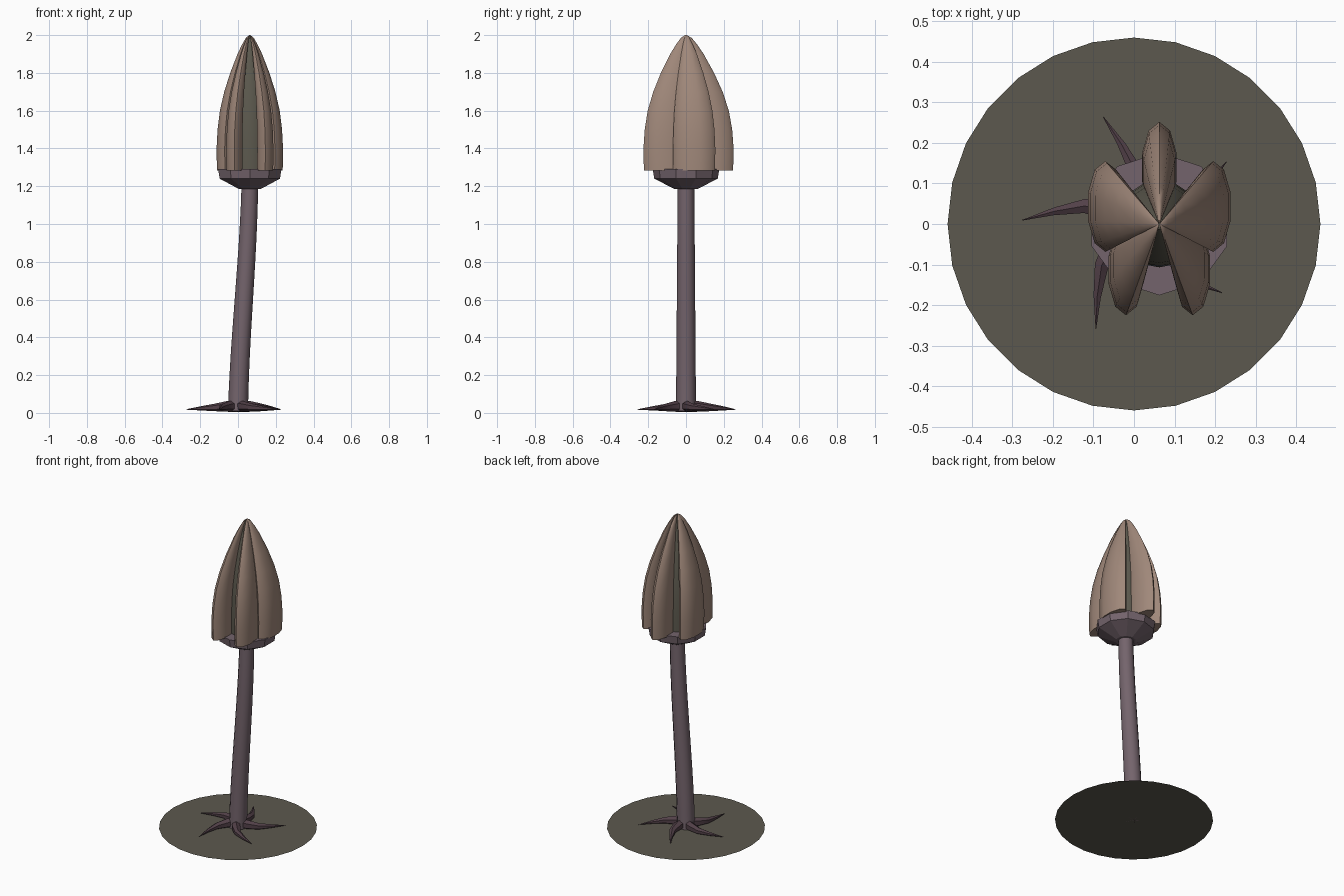
import bpy
import math
from mathutils import Vector

cube = bpy.data.objects.get("Cube")
if cube:
    bpy.data.objects.remove(cube, do_unlink=True)


def material(name, *srgb):
    """Flat material from 0-255 sRGB values."""
    colour = [((c / 255 + 0.055) / 1.055) ** 2.4 for c in srgb] + [1]
    mat = bpy.data.materials.new(name)
    mat.use_nodes = True
    mat.diffuse_color = colour
    mat.node_tree.nodes["Principled BSDF"].inputs["Base Color"].default_value = colour
    return mat


PETAL = material("dusty tan", 160, 136, 122)
STEM = material("dull mauve", 116, 100, 108)
ROOT = material("dark plum", 82, 64, 72)
MOSS = material("dark olive grey", 92, 89, 78)


def ring(centre, rx, ry, sides, u=Vector((1, 0, 0)), v=Vector((0, 1, 0))):
    """Elliptical cross-section with its first corner along v."""
    steps = [math.tau * i / sides for i in range(sides)]
    return [Vector(centre) + v * ry * math.cos(a) - u * rx * math.sin(a) for a in steps]


def loft(name, rings, mat, smooth_angle=None):
    """Skin a stack of rings and cap both ends."""
    n = len(rings[0])
    verts = [p for r in rings for p in r]
    faces = [list(range(n))[::-1], list(range(len(verts) - n, len(verts)))]
    for k in range(len(rings) - 1):
        for i in range(n):
            a, b = k * n + i, k * n + (i + 1) % n
            faces.append([a, b, b + n, a + n])
    mesh = bpy.data.meshes.new(name)
    mesh.from_pydata(verts, [], faces)
    mesh.materials.append(mat)
    obj = bpy.data.objects.new(name, mesh)
    bpy.context.collection.objects.link(obj)
    if smooth_angle:
        bpy.ops.object.select_all(action='DESELECT')
        obj.select_set(True)
        bpy.context.view_layer.objects.active = obj
        bpy.ops.object.shade_smooth_by_angle(angle=math.radians(smooth_angle))
    return obj


# Flat ground disc
disc_mesh = bpy.data.meshes.new("ground_disc")
disc_mesh.from_pydata(ring((0, 0, 0.006), 0.46, 0.46, 28), [], [list(range(28))])
disc_mesh.materials.append(MOSS)
bpy.context.collection.objects.link(bpy.data.objects.new("ground_disc", disc_mesh))

# Gently leaning stem
HEAD_X = 0.0625
stem_rings = []
for i in range(13):
    t = i / 12
    lean = HEAD_X * (0.6 * t * t * (3 - 2 * t) + 0.4 * t)
    radius = 0.053 - 0.009 * t
    stem_rings.append(ring((lean, 0, 0.01 + 1.19 * t), radius, radius, 12))
loft("stem", stem_rings, STEM, 60)

# Five curling roots, tapered to a point
ROOT_PATH = [(0.0, -30, 0.035, 0.03), (0.06, -28, 0.035, 0.029), (0.13, -18, 0.029, 0.02),
             (0.2, -7, 0.024, 0.011), (0.275, 0, 0.018, 0.001)]
for k in range(5):
    tip_angle = math.radians(34 + 72 * k)
    side = Vector((-math.sin(tip_angle), math.cos(tip_angle), 0))
    sections = []
    for r, turn, z, size in ROOT_PATH:
        a = tip_angle + math.radians(turn)
        centre = (r * math.cos(a), r * math.sin(a), z)
        sections.append(ring(centre, size, size, 6, side, Vector((0, 0, 1))))
    loft(f"root_{k + 1}", sections, ROOT, 35)

# Faceted cup under the flower head
CUP = [(0.06, 1.185), (0.168, 1.24), (0.176, 1.29)]
loft("cup", [ring((HEAD_X, 0, z), r, r, 10) for r, z in CUP], STEM)

# Shared closed-bud outline: height and relative width
BUD = [(1.283, 0.99), (1.4, 1.0), (1.5, 0.97), (1.6, 0.9), (1.7, 0.77), (1.8, 0.59),
       (1.9, 0.37), (1.95, 0.235), (1.985, 0.12), (2.0, 0.02)]

# Inner core seen between the petals
loft("inner_core", [ring((HEAD_X, 0, z), 0.107 * f, 0.107 * f, 16) for z, f in BUD[:-1]],
     MOSS, 60)

# Five petals, all flattened along the same axis and meeting at the apex
for k in range(5):
    a = math.radians(90 + 72 * k)
    dx, dy = 0.14 * math.cos(a), 0.14 * math.sin(a)
    sections = [ring((HEAD_X + dx * f, dy * f, z), 0.045 * f, 0.112 * f, 10) for z, f in BUD]
    loft(f"petal_{k + 1}", sections, PETAL, 65)
